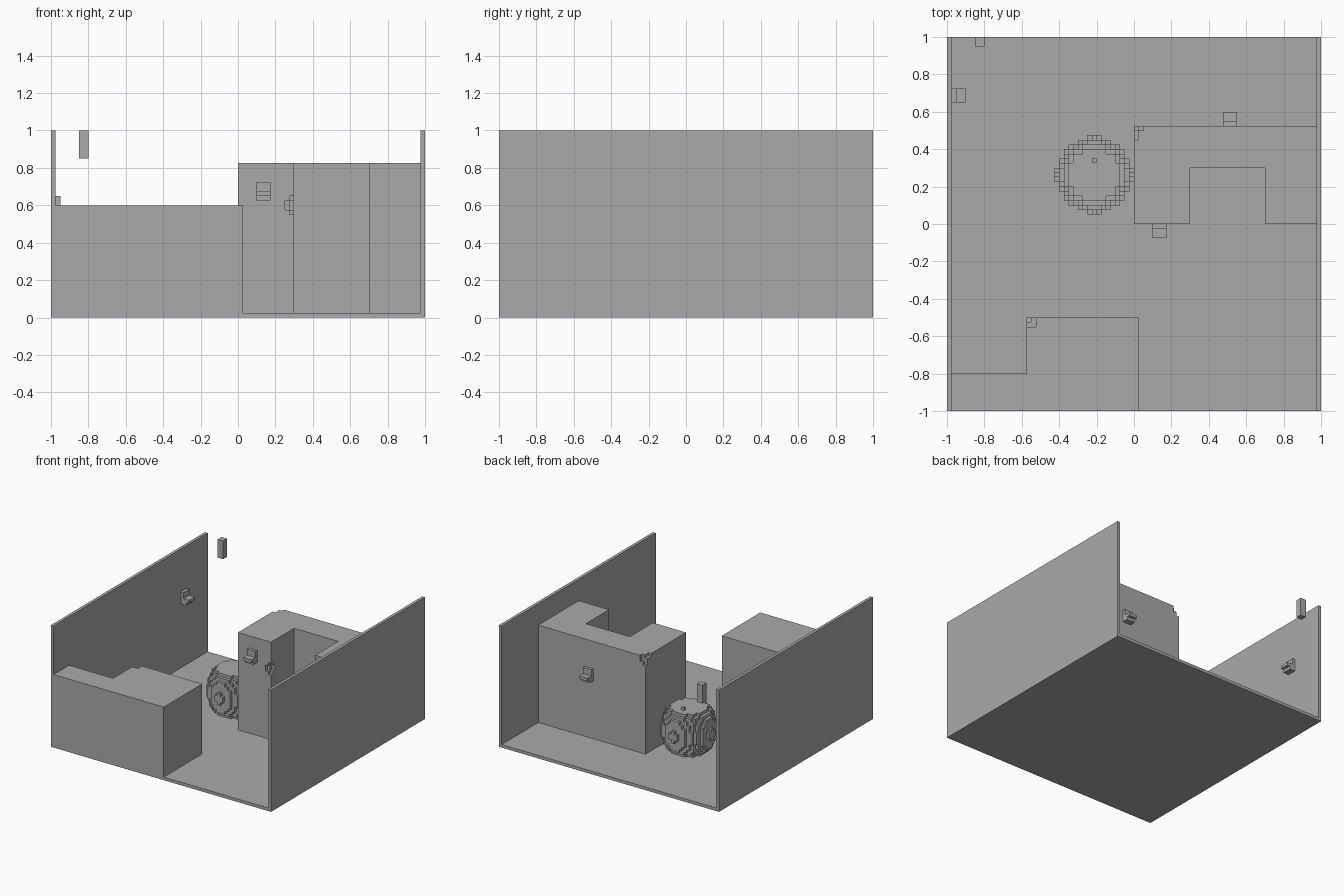
import bpy, bmesh, math
from mathutils import Vector

if "Cube" in bpy.data.objects:
    bpy.data.objects.remove(bpy.data.objects["Cube"], do_unlink=True)

U = 0.025  # grid unit

grey = bpy.data.materials.new("plain grey")
grey.use_nodes = True
grey.diffuse_color = (0.4, 0.4, 0.4, 1)
grey.node_tree.nodes["Principled BSDF"].inputs["Base Color"].default_value = (0.4, 0.4, 0.4, 1)


def finish(name, bm):
    bmesh.ops.recalc_face_normals(bm, faces=bm.faces)
    mesh = bpy.data.meshes.new(name)
    bm.to_mesh(mesh)
    bm.free()
    mesh.materials.append(grey)
    obj = bpy.data.objects.new(name, mesh)
    bpy.context.scene.collection.objects.link(obj)
    return obj


def prism(name, outline, direction, at=(0, 0, 0)):
    """Extrude a closed outline of 3D points along a direction."""
    bm = bmesh.new()
    face = bm.faces.new([bm.verts.new(Vector(p) + Vector(at)) for p in outline])
    ext = bmesh.ops.extrude_face_region(bm, geom=[face])
    moved = [g for g in ext["geom"] if isinstance(g, bmesh.types.BMVert)]
    bmesh.ops.translate(bm, verts=moved, vec=direction)
    return finish(name, bm)


def box(name, x0, x1, y0, y1, z0, z1):
    return prism(name, [(x0, y0, z0), (x1, y0, z0), (x1, y1, z0), (x0, y1, z0)], (0, 0, z1 - z0))


def chip(obj, corner, inward, sizes):
    """Cut stepped boxes out of an edge or corner; sizes are in grid units."""
    for size in sizes:
        spans = []
        for c, d, s in zip(corner, inward, size):
            if d == 0:                       # centred along an edge
                spans += [c - s * U / 2, c + s * U / 2]
            else:                            # starts just outside the surface
                spans += sorted((c - d * 0.01, c + d * s * U))
        cutter = box("chip_cutter", *spans)
        cutter.hide_render = True
        mod = obj.modifiers.new("chip", "BOOLEAN")
        mod.operation, mod.solver, mod.object = "DIFFERENCE", "EXACT", cutter
        bpy.context.view_layer.objects.active = obj
        bpy.ops.object.modifier_apply(modifier=mod.name)
        bpy.data.objects.remove(cutter, do_unlink=True)


# Floor and two side walls as one U-shaped section
section = [(-1, 0), (1, 0), (1, 1), (1 - U, 1), (1 - U, U), (U - 1, U), (U - 1, 1), (-1, 1)]
prism("floor_and_walls", [(x, -1, z) for x, z in section], (0, 2, 0))

# Low front block with a narrower end
low = [(-0.975, -1), (0.025, -1), (0.025, -0.5), (-0.575, -0.5), (-0.575, -0.8), (-0.975, -0.8)]
low_block = prism("low_block", [(x, y, U) for x, y in low], (0, 0, 0.575))
chip(low_block, (-0.575, -0.5, 0.6), (1, -1, -1), [(2, 2, 1), (1, 1, 2)])

# Tall block with an alcove in front
tall = [(0, 0), (0.3, 0), (0.3, 0.3), (0.7, 0.3), (0.7, 0), (0.975, 0), (0.975, 0.525), (0, 0.525)]
tall_block = prism("tall_block", [(x, y, U) for x, y in tall], (0, 0, 0.8))
chip(tall_block, (0, 0.525, 0.825), (1, -1, -1), [(2, 1, 2), (1, 3, 1), (1, 1, 3)])
chip(tall_block, (0.3, 0, 0.6), (-1, 1, 0), [(1, 1, 4), (2, 1, 2), (1, 2, 2)])

# Stepped shelf brackets: (distance out, height) profile in grid units
profile = [(0, 0), (2, 0), (2, 1), (3, 1), (3, 2), (1, 2), (1, 4), (0, 4)]


def bracket(name, base, out, along):
    o, a = Vector(out), Vector(along)
    pts = [o * d * U + Vector((0, 0, h * U)) for d, h in profile]
    prism(name, pts, a * 3 * U, base)


bracket("front_bracket", (0.1, 0, 0.625), (0, -1, 0), (1, 0, 0))
bracket("back_bracket", (0.475, 0.525, 0.5), (0, 1, 0), (1, 0, 0))
bracket("wall_bracket", (-0.975, 0.65, 0.55), (1, 0, 0), (0, 1, 0))

# Floating post at the back
box("floating_post", -0.85, -0.8, 0.95, 1, 0.85, 1)

# Barrel built from stacked stepped discs, keeping only the outer faces
LAYERS = 14
cells = set()
for k in range(LAYERS):
    r = 4.2 + 3.95 * math.sin(math.pi * (k + 0.5) / LAYERS) ** 0.4
    for i in range(-8, 9):
        for j in range(-8, 9):
            if abs(i) ** 1.9 + abs(j) ** 1.9 <= r ** 1.9:
                cells.add((i, j, k))

bm = bmesh.new()
centre = Vector((-0.2125, 0.2625, 1.5 * U))
for cell in cells:
    for axis in range(3):
        for sign in (-1, 1):
            n = [0, 0, 0]
            n[axis] = sign
            if tuple(c + d for c, d in zip(cell, n)) in cells:
                continue
            u, v = Vector(), Vector()
            u[(axis + 1) % 3] = 0.5
            v[(axis + 2) % 3] = 0.5 * sign
            mid = Vector(cell) + Vector(n) * 0.5
            bm.faces.new([bm.verts.new(centre + U * (mid + a * u + b * v))
                          for a, b in ((-1, -1), (1, -1), (1, 1), (-1, 1))])
bmesh.ops.remove_doubles(bm, verts=bm.verts, dist=0.001)
finish("barrel", bm)

# Small knob on the barrel top
box("barrel_knob", -0.225, -0.2, 0.325, 0.35, 0.375, 0.4)
